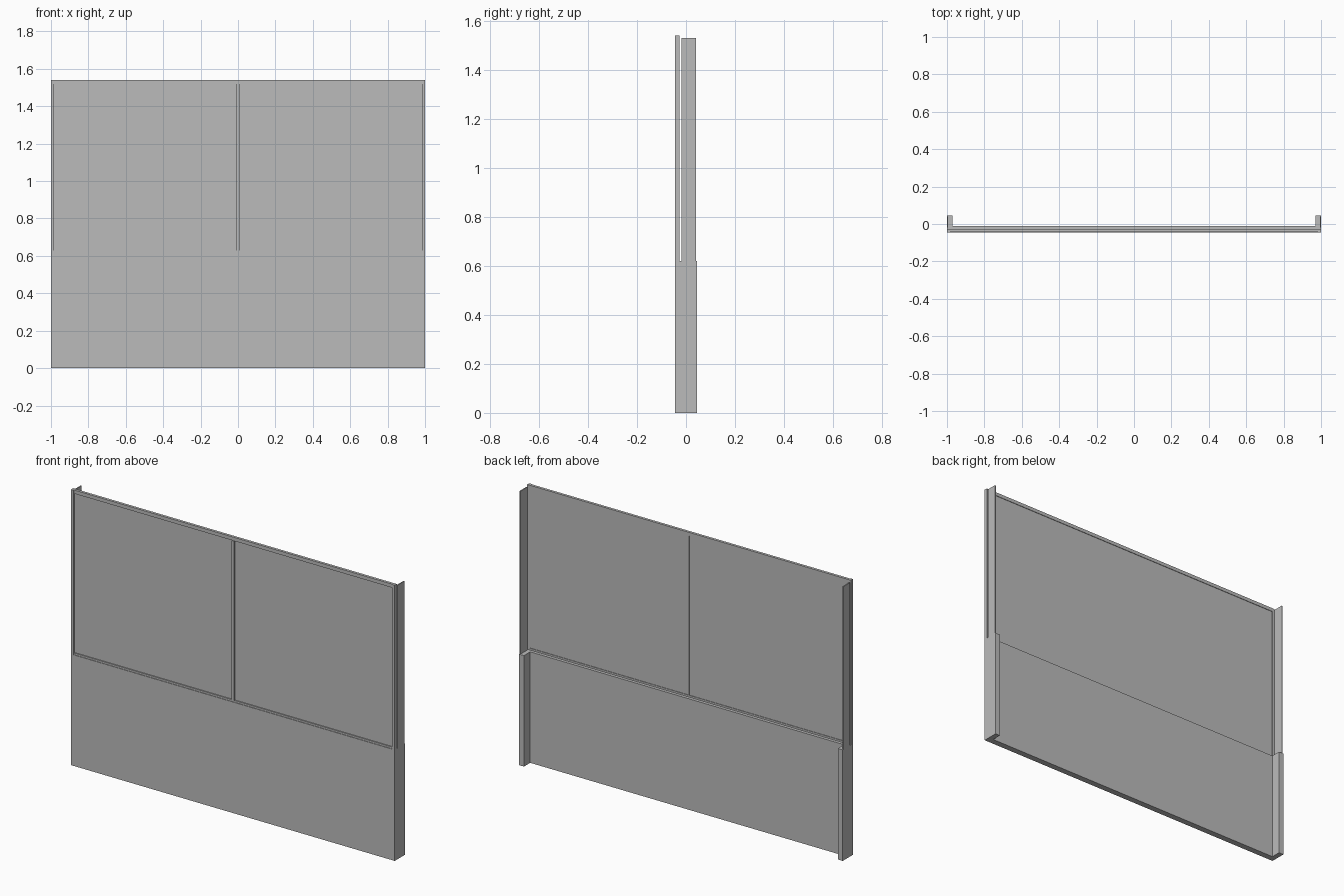
import bpy

cube = bpy.data.objects.get("Cube")
if cube:
    bpy.data.objects.remove(cube, do_unlink=True)

grey = bpy.data.materials.new("plain grey")
grey.use_nodes = True
colour = (0.5, 0.5, 0.5, 1)
grey.diffuse_color = colour
grey.node_tree.nodes["Principled BSDF"].inputs["Base Color"].default_value = colour


def box(name, x, y, z):
    """Box spanning the given (low, high) ranges."""
    spans = (x, y, z)
    bpy.ops.mesh.primitive_cube_add(size=1, location=[(a + b) / 2 for a, b in spans])
    ob = bpy.context.object
    ob.name = name
    ob.scale = [b - a for a, b in spans]
    bpy.ops.object.transform_apply(location=False, rotation=False, scale=True)
    ob.data.materials.append(grey)
    return ob


FRONT, BACK = -0.045, 0.045
SILL, TOP = 0.62, 1.54
FRAME = (-0.042, -0.027)

# Solid lower wall and the upper window frame
box("lower_wall", (-1, 1), (FRONT, -0.01), (0, SILL))
box("bottom_rail", (-1, 1), FRAME, (SILL, 0.63))
box("top_rail", (-1, 1), FRAME, (1.52, TOP))
box("centre_mullion", (-0.008, 0.008), (FRONT, -0.031), (0.63, 1.52))

# Mirrored stiles, panes, corner returns and thin guide plates
for side, s in (("left", 1), ("right", -1)):
    def span(a, b):
        return tuple(sorted((a * s, b * s)))
    box(side + "_stile", span(0.984, 1), (FRONT, -0.027), (SILL, TOP))
    box(side + "_pane", span(0.001, 0.984), (-0.036, -0.03), (0.63, 1.52))
    box(side + "_corner_return", span(0.97, 1), (-0.01, BACK), (0, SILL))
    box(side + "_guide_plate", span(0.994, 1), (-0.019, 0.04), (SILL, 1.53))
